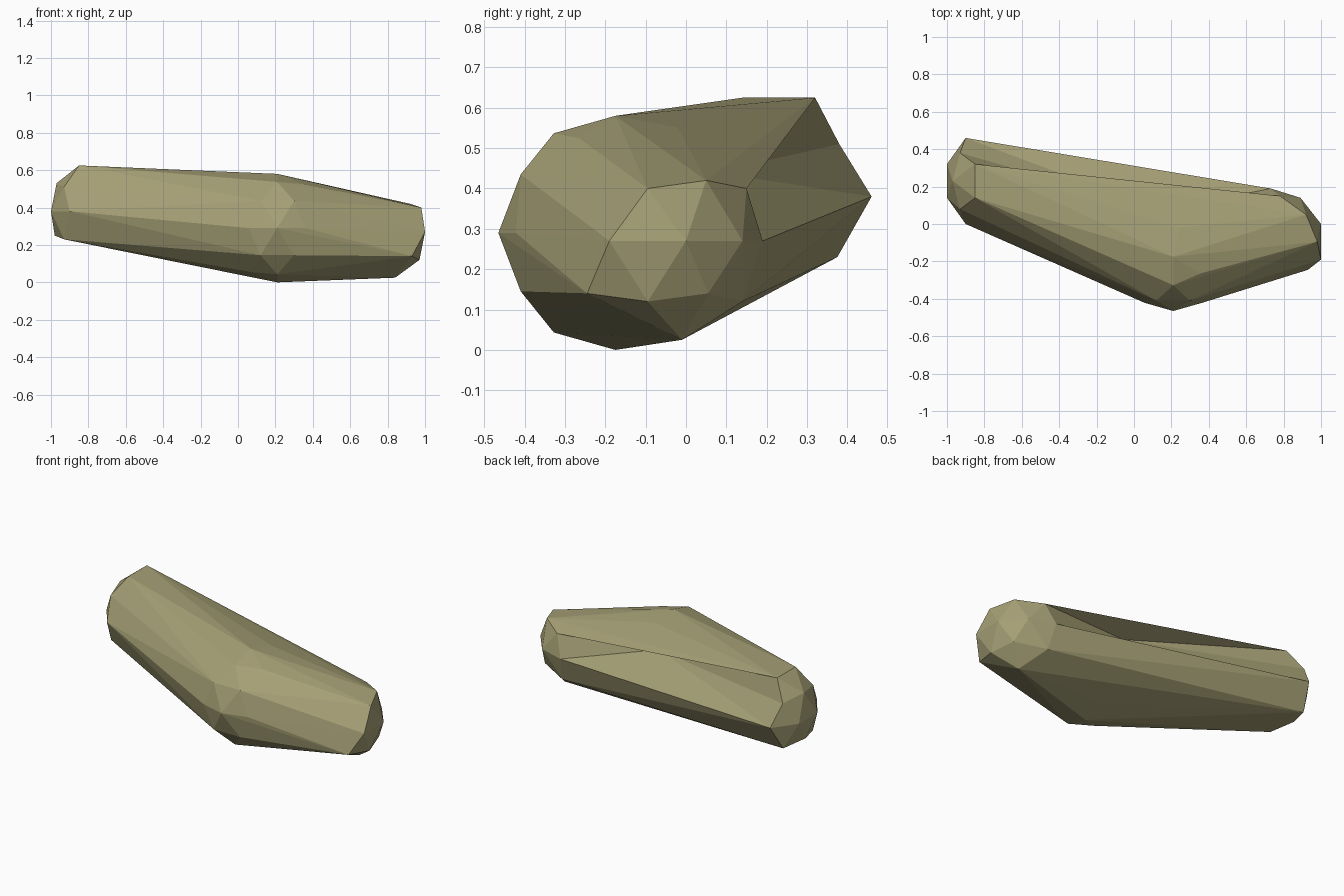
import bpy
import bmesh
from itertools import product
from mathutils import Vector

cube = bpy.data.objects.get("Cube")
if cube:
    bpy.data.objects.remove(cube, do_unlink=True)


def flat_material(name, colour):
    material = bpy.data.materials.new(name)
    material.use_nodes = True
    material.diffuse_color = colour
    shader = material.node_tree.nodes["Principled BSDF"]
    shader.inputs["Base Color"].default_value = colour
    shader.inputs["Roughness"].default_value = 0.9
    return material


def faceted_ball(centre, radius):
    """Points of a once-divided icosahedron whose edges line up with the axes."""
    points = set()
    for seed in ((1, 0, 0), (0, 0.526, 0.851), (0.309, 0.809, 0.5)):
        for turn in range(3):
            x, y, z = seed[turn:] + seed[:turn]
            for sx, sy, sz in product((-1, 1), repeat=3):
                points.add((round(x * sx, 3), round(y * sy, 3), round(z * sz, 3)))
    return [Vector(centre) + radius * Vector(p) for p in sorted(points)]


def mirrored_cap(centre_y, profile):
    """Points given as x, half width, z and repeated on both sides of centre_y."""
    return [Vector((x, centre_y + side * w, z))
            for x, w, z in profile for side in ((-1, 1) if w else (1,))]


# Rounded cap at the raised end
raised_cap = mirrored_cap(0.23, [
    (-1, 0.09, 0.38), (-0.98, 0, 0.25), (-0.97, 0, 0.53), (-0.9, 0.23, 0.38),
    (-0.93, 0.15, 0.51), (-0.93, 0.145, 0.23), (-0.85, 0.09, 0.625)])

# Rounded cap at the low end, with its shoulder at the back
low_cap = mirrored_cap(-0.095, [
    (1, 0.095, 0.27), (0.97, 0, 0.12), (0.98, 0, 0.4), (0.93, 0.15, 0.14)])
low_cap += [Vector(p) for p in (
    (0.92, 0.05, 0.42), (0.89, 0.14, 0.27), (0.84, -0.01, 0.025), (0.75, 0.14, 0.12))]

# Bend in the middle
bend = faceted_ball((0.21, -0.175, 0.29), 0.29)

# Border of the shallow hollow on the inside of the bend
hollow_border = [Vector(p) for p in (
    (0.24, -0.02, 0.55), (0.78, 0.15, 0.4), (0.73, 0.19, 0.27))]
hollow_border += [p for p in raised_cap if p.y > 0.3 and p.z > 0.3 and p.x > -0.95]
hollow_bottom = Vector((0.14, 0.07, 0.44))

# Stretch one skin over all parts
bm = bmesh.new()
for point in raised_cap + low_cap + bend + hollow_border:
    bm.verts.new(point)
bmesh.ops.remove_doubles(bm, verts=bm.verts[:], dist=0.001)
bmesh.ops.convex_hull(bm, input=bm.verts[:])
bmesh.ops.delete(bm, geom=[v for v in bm.verts if not v.link_faces], context="VERTS")

# Press the hollow into the skin
border = {v for v in bm.verts if any((v.co - p).length < 0.002 for p in hollow_border)}
covered = [f for f in bm.faces if all(v in border for v in f.verts)]
if covered:
    bmesh.ops.delete(bm, geom=covered, context="FACES")
    bottom = bm.verts.new(hollow_bottom)
    for edge in [e for e in bm.edges if e.is_boundary]:
        bm.faces.new((edge.verts[0], edge.verts[1], bottom))
bmesh.ops.recalc_face_normals(bm, faces=bm.faces[:])

# Rest the body on the ground
lowest = min(v.co.z for v in bm.verts)
bmesh.ops.translate(bm, verts=bm.verts[:], vec=(0, 0, -lowest))

mesh = bpy.data.meshes.new("bent_body")
bm.to_mesh(mesh)
bm.free()
mesh.materials.append(flat_material("olive_tan", (0.38, 0.35, 0.18, 1)))
body = bpy.data.objects.new("bent_body", mesh)
bpy.context.collection.objects.link(body)
